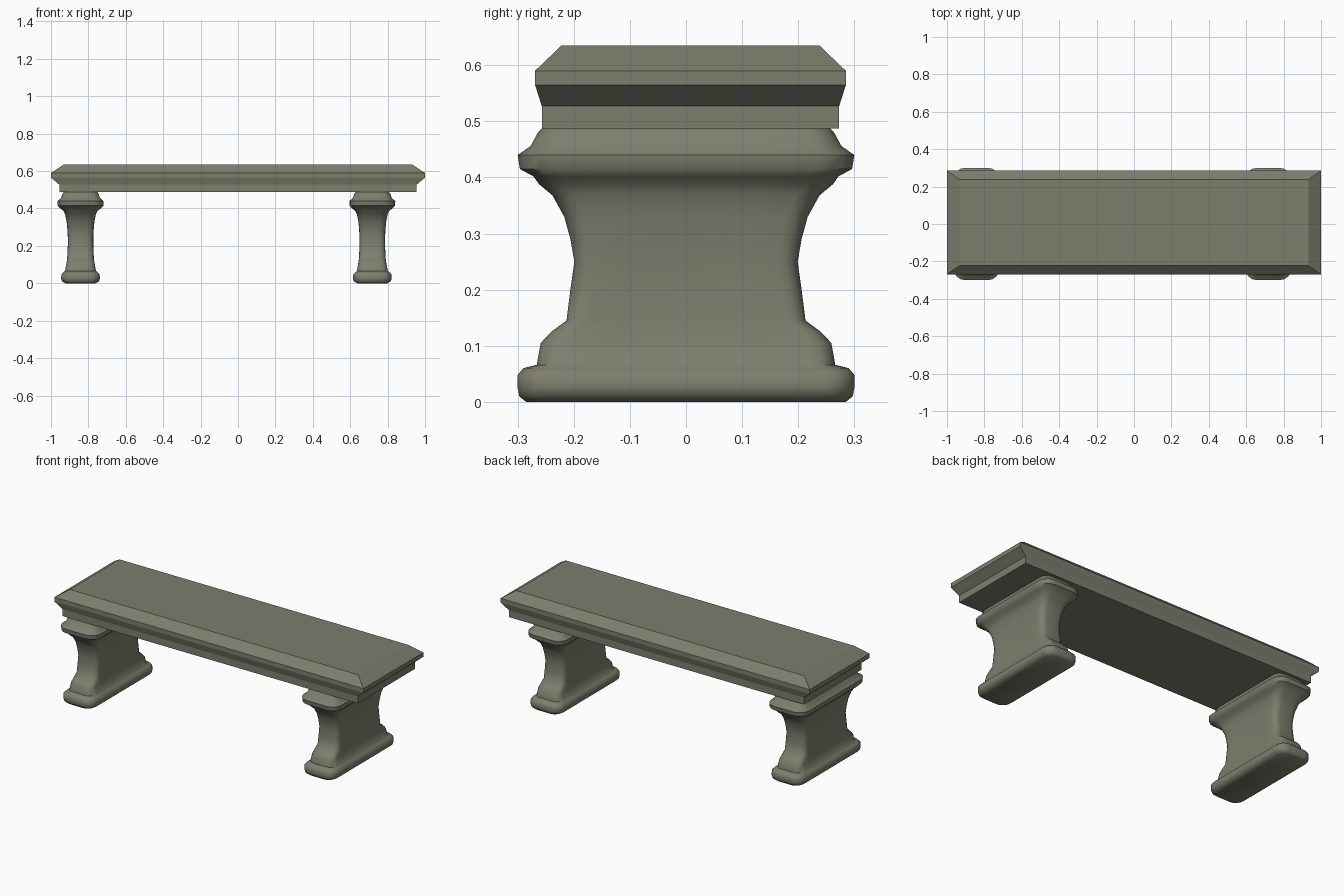
import bpy, bmesh, math

if "Cube" in bpy.data.objects:
    bpy.data.objects.remove(bpy.data.objects["Cube"])

stone = bpy.data.materials.new("weathered stone")
stone.diffuse_color = (0.205, 0.21, 0.155, 1)
stone.use_nodes = True
stone.node_tree.nodes["Principled BSDF"].inputs["Base Color"].default_value = stone.diffuse_color


def rounded_rect(hx, hy, r, steps):
    """Outline of a rectangle with rounded corners (r = 0 gives four points)."""
    if r == 0:
        return [(hx, hy), (-hx, hy), (-hx, -hy), (hx, -hy)]
    pts = []
    for q, (sx, sy) in enumerate([(1, 1), (-1, 1), (-1, -1), (1, -1)]):
        corner = []
        for i in range(steps + 1):
            a = math.pi / 2 * (q + i / steps)
            corner.append((sx * (hx - r) + r * math.cos(a),
                           sy * (hy - r) + r * math.sin(a)))
        pts += corner
        # extra points along the long sides so they can bow inwards
        if q in (1, 3):
            x, y0 = corner[-1]
            y1 = -y0
            side = -1 if q == 1 else 1
            n = 6
            if q == 1:      # walk along the bottom end only
                continue
    # insert long-side points after the second quadrant (x = -hx) and at the end (x = +hx)
    k = steps + 1
    ts = [0.67, 0.33, 0, -0.33, -0.67]
    left = [(-hx, (hy - r) * t) for t in ts]
    right = [(hx, -(hy - r) * t) for t in ts]
    return pts[:2 * k] + left + pts[2 * k:] + right


def loft(name, rings, centre):
    """Skin a stack of (z, outline) rings and cap both ends."""
    bm = bmesh.new()
    loops = [[bm.verts.new((x, y, z)) for x, y in pts] for z, pts in rings]
    n = len(loops[0])
    for a, b in zip(loops, loops[1:]):
        for i in range(n):
            j = (i + 1) % n
            bm.faces.new((a[i], a[j], b[j], b[i]))
    bm.faces.new(loops[0][::-1])
    bm.faces.new(loops[-1])
    bmesh.ops.recalc_face_normals(bm, faces=bm.faces)
    mesh = bpy.data.meshes.new(name)
    bm.to_mesh(mesh)
    bm.free()
    mesh.materials.append(stone)
    ob = bpy.data.objects.new(name, mesh)
    ob.location = (*centre, 0)
    bpy.context.collection.objects.link(ob)
    return ob


# Seat slab: stepped lower band, flared lip, bevelled top
slab = [(0.487, 0.955, 0.265), (0.527, 0.955, 0.265), (0.565, 1.0, 0.277),
        (0.590, 1.0, 0.277), (0.635, 0.932, 0.230)]
loft("seat_slab", [(z, rounded_rect(hx, hy, 0, 1)) for z, hx, hy in slab], (0, 0.008))

# Pedestal profile: height, half thickness, half depth
pedestal = [(0.000, 0.080, 0.285), (0.010, 0.098, 0.297), (0.025, 0.104, 0.300),
            (0.048, 0.102, 0.300), (0.060, 0.090, 0.290), (0.066, 0.083, 0.266),
            (0.105, 0.076, 0.259), (0.125, 0.073, 0.240), (0.145, 0.072, 0.213),
            (0.200, 0.070, 0.206), (0.250, 0.070, 0.199), (0.290, 0.072, 0.206),
            (0.330, 0.075, 0.217), (0.368, 0.082, 0.238), (0.388, 0.092, 0.262),
            (0.402, 0.110, 0.272), (0.415, 0.122, 0.296), (0.440, 0.123, 0.300),
            (0.456, 0.104, 0.277), (0.480, 0.096, 0.264), (0.489, 0.088, 0.255)]


def pedestal_rings():
    rings = []
    for z, hx, hy in pedestal:
        # the shaft's broad sides are slightly hollow
        hollow = 0.1 * max(0, 1 - abs(z - 0.22) / 0.15)
        pts = [(x * (1 - hollow * max(0, 1 - (y / hy) ** 2)), y)
               for x, y in rounded_rect(hx, hy, hx * 0.5, 4)]
        rings.append((z, pts))
    return rings


for name, x in (("left_pedestal", -0.842), ("right_pedestal", 0.718)):
    ob = loft(name, pedestal_rings(), (x, 0))
    bpy.context.view_layer.objects.active = ob
    ob.select_set(True)
    bpy.ops.object.shade_smooth_by_angle(angle=math.radians(50))
    ob.select_set(False)
